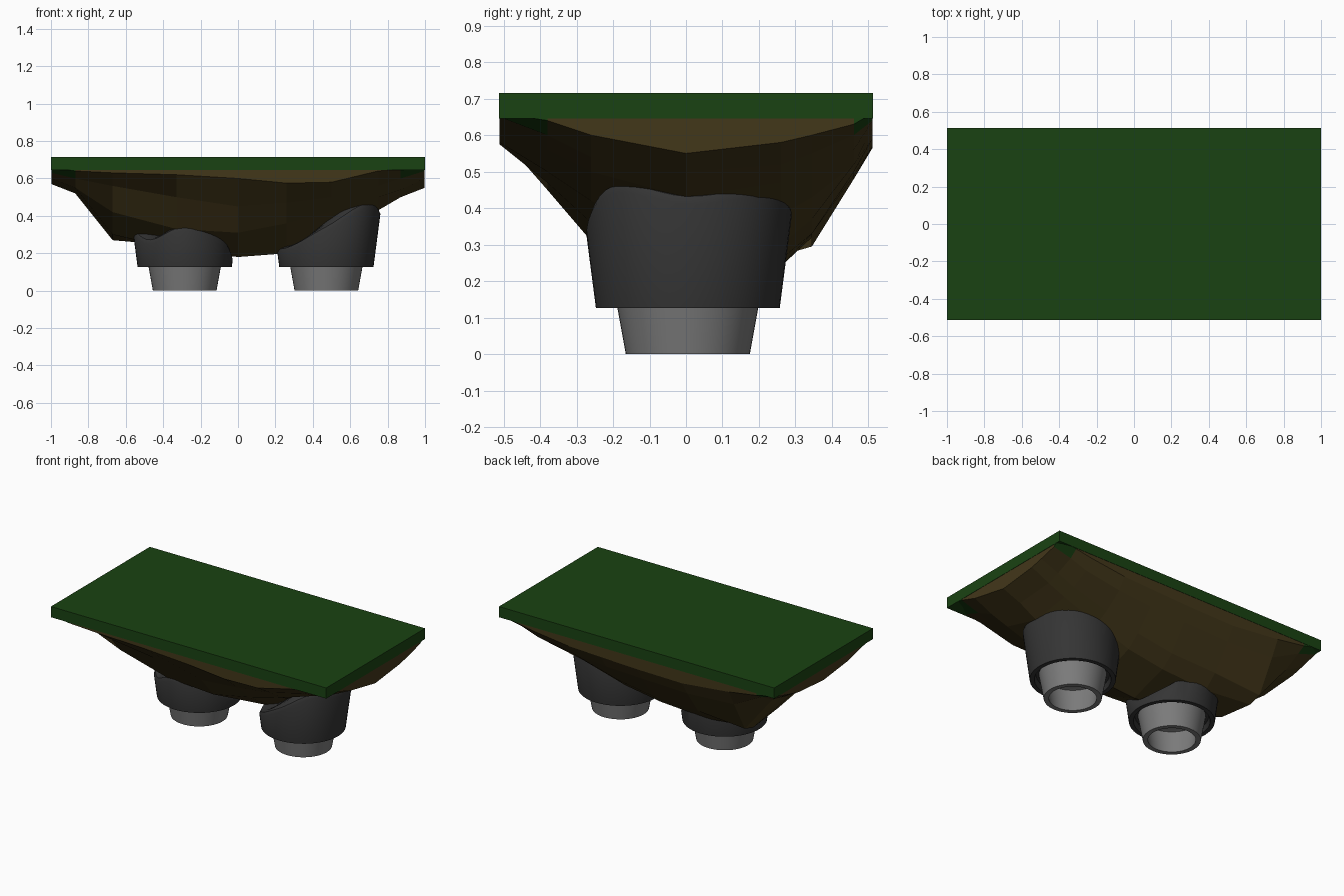
import bpy, bmesh, math

if "Cube" in bpy.data.objects:
    bpy.data.objects.remove(bpy.data.objects["Cube"])


def material(name, rgb):
    m = bpy.data.materials.new(name)
    m.diffuse_color = (*rgb, 1)
    m.use_nodes = True
    m.node_tree.nodes["Principled BSDF"].inputs["Base Color"].default_value = m.diffuse_color
    return m


GRASS = material("grass_green", (0.01, 0.055, 0.006))
DIRT = material("dirt_brown", (0.055, 0.038, 0.01))
DARK = material("dark_metal", (0.035, 0.035, 0.035))
METAL = material("nozzle_metal", (0.2, 0.2, 0.2))


def finish(name, bm, *mats):
    bmesh.ops.recalc_face_normals(bm, faces=bm.faces)
    me = bpy.data.meshes.new(name)
    bm.to_mesh(me)
    bm.free()
    ob = bpy.data.objects.new(name, me)
    bpy.context.collection.objects.link(ob)
    for m in mats:
        me.materials.append(m)
    return ob


def smooth(ob):
    bpy.ops.object.select_all(action='DESELECT')
    ob.select_set(True)
    bpy.context.view_layer.objects.active = ob
    bpy.ops.object.shade_smooth_by_angle(angle=math.radians(35))


def lathe(name, rings, cx, mat, n=48):
    """Revolve (radius, height function of angle) rings into a closed tube."""
    bm = bmesh.new()
    loops = []
    for r, h in rings:
        loop = []
        for i in range(n):
            a = 2 * math.pi * i / n
            z = h(a) if callable(h) else h
            rr = r(z) if callable(r) else r
            loop.append(bm.verts.new((cx + rr * math.cos(a), 0.005 + rr * math.sin(a), z)))
        loops.append(loop)
    for p, q in zip(loops, loops[1:]):
        for i in range(n):
            j = (i + 1) % n
            bm.faces.new((p[i], p[j], q[j], q[i]))
    bm.faces.new(loops[0])
    bm.faces.new(loops[-1])
    smooth(finish(name, bm, mat))


# Grass slab
bm = bmesh.new()
bmesh.ops.create_cube(bm, size=1)
for v in bm.verts:
    v.co = (v.co.x * 2, v.co.y * 1.026, 0.68 + v.co.z * 0.07)
finish("grass_slab", bm, GRASS)

# Faceted rock underside: heights on an uneven grid
XS = [-.998, -.87, -.67, -.33, 0, .26, .5, .75, .87, .998]
YS = [-.511, -.38, -.26, 0, .26, .345, .46, .511]
HEIGHTS = [
    [66, 64, 63, 62, 60, 57.5, 58, 64, 65, 66],
    [63, 60, 56, 50, 45, 47, 50, 56, 60, 64],
    [60, 55, 42, 33, 31, 36, 42, 50, 54, 60],
    [57, 52, 30, 22, 18, 20, 30, 43, 50, 55],
    [59, 52, 27, 24, 26, 30, 38, 47, 52, 58],
    [61, 54, 29.5, 32, 33, 37, 43, 50, 55, 60],
    [64, 60, 50, 48, 49, 50, 52, 56, 60, 63],
    [66, 63, 60, 56.5, 57, 58, 59, 62, 64, 66]]
bm = bmesh.new()
grid = [[bm.verts.new((x, y, h / 100)) for x, h in zip(XS, row)]
        for y, row in zip(YS, HEIGHTS)]
for j in range(len(YS) - 1):
    for i in range(len(XS) - 1):
        f = bm.faces.new((grid[j][i], grid[j][i + 1], grid[j + 1][i + 1], grid[j + 1][i]))
        if i in (0, len(XS) - 2) and j in (0, len(YS) - 2):
            f.material_index = 1
rim = [e for e in bm.edges if e.is_boundary]
ext = bmesh.ops.extrude_edge_only(bm, edges=rim)["geom"]
for v in ext:
    if isinstance(v, bmesh.types.BMVert):
        v.co.z = 0.69
bmesh.ops.holes_fill(bm, edges=[e for e in bm.edges if e.is_boundary])
finish("rock_base", bm, DIRT, GRASS)


# Thrusters: dark wavy-topped housing and hollow nozzle
def wave(hs, dz=0):
    """Periodic smooth height through samples every 45 degrees from +x."""
    def f(a):
        t = a / (math.pi / 4)
        i, u = int(t), t - int(t)
        p0, p1, p2, p3 = (hs[(i + k) % 8] for k in (-1, 0, 1, 2))
        return dz + p1 + .5 * u * (p2 - p0 + u * (2*p0 - 5*p1 + 4*p2 - p3 + u * (3*(p1 - p2) + p3 - p0)))
    return f


def cone(z):
    return 0.252 + (z - 0.127) * 0.13


for side, cx, hs in (
        ("left", -.285, [.19, .23, .37, .37, .34, .28, .35, .30]),
        ("right", .4725, [.44, .46, .41, .34, .24, .25, .35, .47])):
    lathe(side + "_thruster_housing",
          [(.185, .16), (.215, .16), (.225, .127), (.252, .127),
           (cone, wave(hs, -.03)), (lambda z: cone(z) - .012, wave(hs, -.008)),
           (lambda z: cone(z) - .04, wave(hs, .004)), (.16, wave(hs, .02))], cx, DARK)
    lathe(side + "_thruster_nozzle",
          [(.13, .16), (.165, .15), (.14, 0), (.17, 0), (.20, .165)], cx, METAL)
